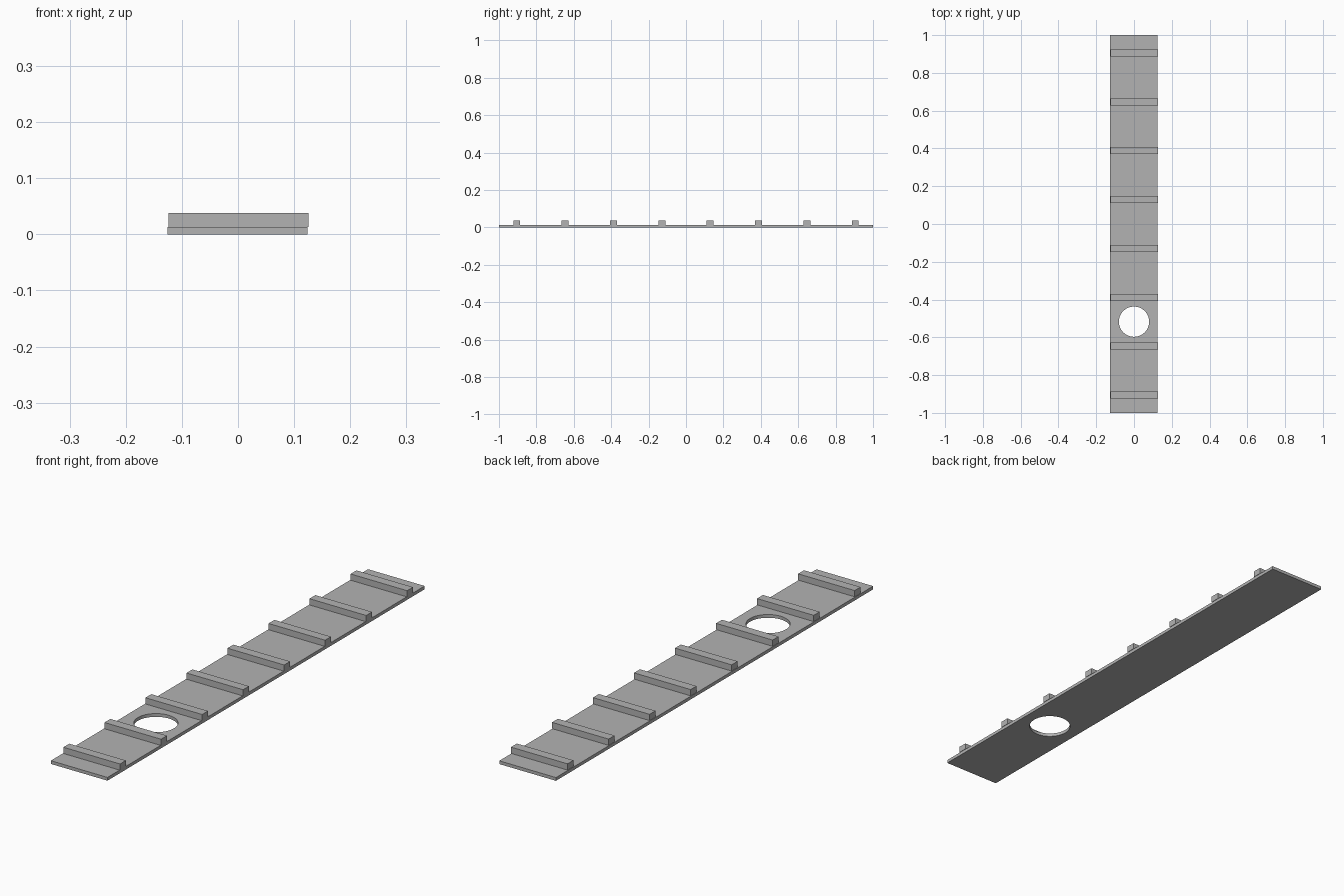
import bpy
import bmesh
from mathutils import Matrix

cube = bpy.data.objects.get("Cube")
if cube:
    bpy.data.objects.remove(cube, do_unlink=True)

WIDTH, LENGTH, THICK = 0.25, 2.0, 0.013
BATTEN, BATTEN_H = 0.037, 0.025
COUNT, SPACING = 8, 0.2586
HOLE_R, HOLE_Y = 0.08, -2 * SPACING

grey = bpy.data.materials.new("plain grey")
grey.use_nodes = True
colour = (0.45, 0.45, 0.45, 1)
grey.diffuse_color = colour
grey.node_tree.nodes["Principled BSDF"].inputs["Base Color"].default_value = colour


def add_object(name, bm):
    mesh = bpy.data.meshes.new(name)
    bm.to_mesh(mesh)
    bm.free()
    mesh.materials.append(grey)
    obj = bpy.data.objects.new(name, mesh)
    bpy.context.collection.objects.link(obj)
    return obj


def add_box(name, size, centre):
    bm = bmesh.new()
    bmesh.ops.create_cube(bm, size=1, matrix=Matrix.Translation(centre) @ Matrix.Diagonal((*size, 1)))
    return add_object(name, bm)


# Long flat plank
plank = add_box("plank", (WIDTH, LENGTH, THICK), (-0.001, 0, THICK / 2))

# Round hole through the plank
bm = bmesh.new()
bmesh.ops.create_cone(bm, cap_ends=True, segments=64, radius1=HOLE_R, radius2=HOLE_R,
                      depth=0.1, matrix=Matrix.Translation((0, HOLE_Y, 0)))
cutter = add_object("hole_cutter", bm)
hole = plank.modifiers.new("hole", "BOOLEAN")
hole.operation = "DIFFERENCE"
hole.solver = "EXACT"
hole.object = cutter

# Apply the cut and drop the cutter
bpy.context.view_layer.objects.active = plank
plank.select_set(True)
bpy.ops.object.modifier_apply(modifier=hole.name)
bpy.data.objects.remove(cutter, do_unlink=True)
bpy.ops.object.shade_smooth_by_angle()

# Evenly spaced cross battens
for i in range(COUNT):
    y = (i - (COUNT - 1) / 2) * SPACING
    add_box(f"batten_{i + 1}", (WIDTH, BATTEN, BATTEN_H), (0.001, y, THICK + BATTEN_H / 2))
